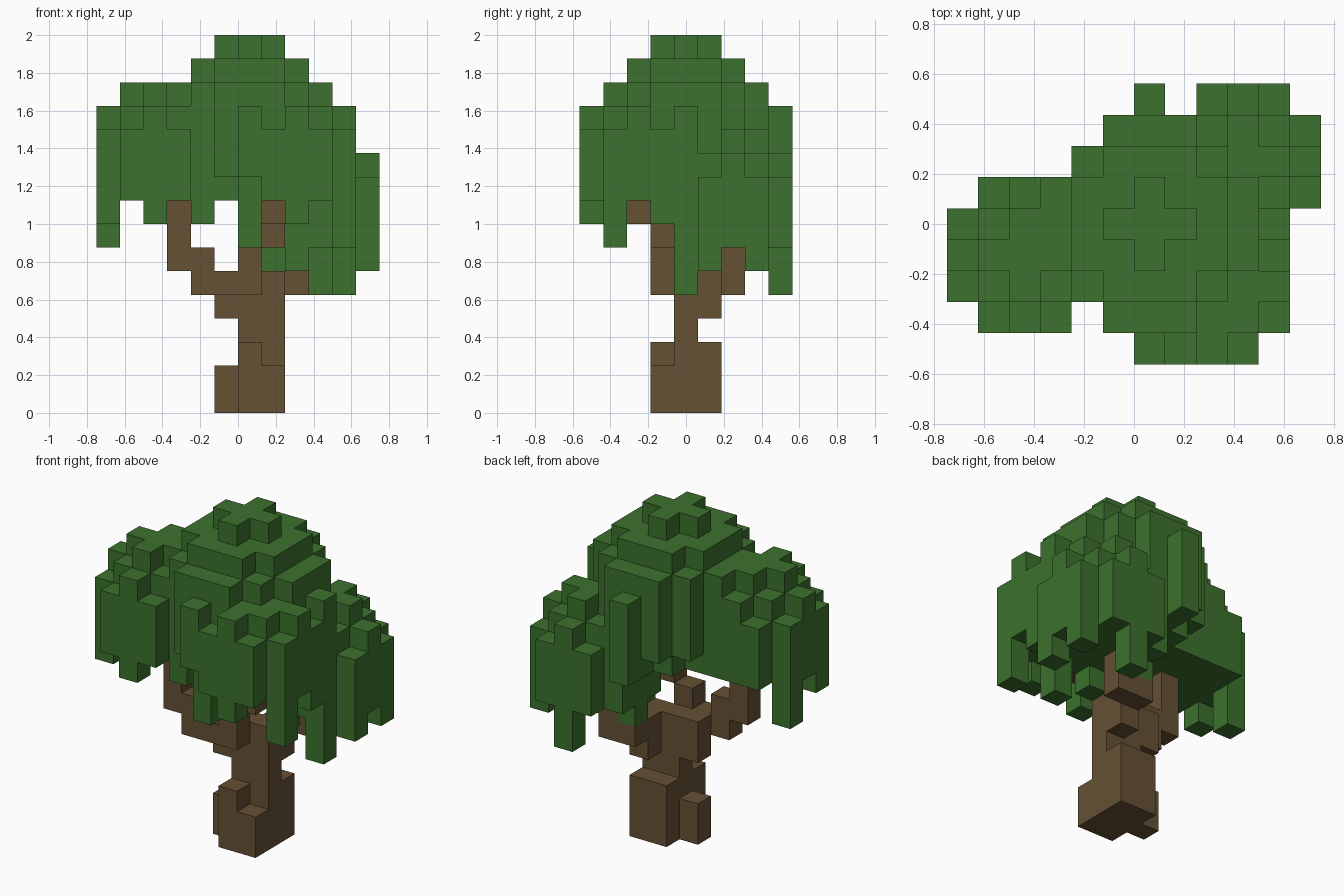
import bpy
import bmesh
from mathutils import Vector

if "Cube" in bpy.data.objects:
    bpy.data.objects.remove(bpy.data.objects["Cube"], do_unlink=True)

CELL = 0.125
ORIGIN = Vector((-0.75, -0.5625, 0.0))
DIRECTIONS = [Vector(d) for d in ((1, 0, 0), (-1, 0, 0), (0, 1, 0),
                                  (0, -1, 0), (0, 0, 1), (0, 0, -1))]


def make_material(name, colour):
    material = bpy.data.materials.new(name)
    material.use_nodes = True
    material.diffuse_color = colour
    shader = material.node_tree.nodes["Principled BSDF"]
    shader.inputs["Base Color"].default_value = colour
    shader.inputs["Roughness"].default_value = 0.9
    return material


def add_column(cells, column, bottom, top):
    """Stack cubes on one grid column, from the bottom level up to the top level."""
    for level in range(bottom, top):
        cells.add((column[0], column[1], level))


def add_clump(cells, centre, bottom, steps):
    """Stepped round clump: each step is (largest squared radius, top level)."""
    reach = range(-4, 5)
    for dx in reach:
        for dy in reach:
            for limit, top in steps:
                if dx * dx + dy * dy <= limit:
                    add_column(cells, (centre[0] + dx, centre[1] + dy), bottom, top)


def build_blocks(name, cells, material):
    """Skin the outside of a set of grid cubes and merge the flat areas."""
    bm = bmesh.new()
    for cell in sorted(cells):
        middle = Vector(cell) + Vector((0.5, 0.5, 0.5))
        for normal in DIRECTIONS:
            neighbour = tuple(int(a + b) for a, b in zip(cell, normal))
            if neighbour in cells:
                continue
            side = Vector((normal.y, normal.z, normal.x))
            up = normal.cross(side)
            corners = [middle + (normal + side * a + up * b) / 2
                       for a, b in ((-1, -1), (1, -1), (1, 1), (-1, 1))]
            bm.faces.new([bm.verts.new(ORIGIN + c * CELL) for c in corners])
    bmesh.ops.remove_doubles(bm, verts=bm.verts, dist=CELL / 100)
    bmesh.ops.dissolve_limit(bm, angle_limit=0.01, verts=bm.verts, edges=bm.edges)
    mesh = bpy.data.meshes.new(name)
    bm.to_mesh(mesh)
    bm.free()
    mesh.materials.append(material)
    obj = bpy.data.objects.new(name, mesh)
    bpy.context.collection.objects.link(obj)
    return obj


bark = make_material("bark brown", (0.130, 0.082, 0.034, 1))
leaf = make_material("leaf green", (0.045, 0.165, 0.027, 1))

# Trunk: two-cube stem with a stepped foot
trunk = set()
for column, top in (((6, 4), 6), ((7, 4), 6), ((6, 5), 3), ((7, 5), 3),
                    ((6, 3), 3), ((7, 3), 2), ((5, 4), 2)):
    add_column(trunk, column, 0, top)

# Left branch
add_column(trunk, (5, 4), 4, 6)
add_column(trunk, (4, 3), 5, 7)
add_column(trunk, (5, 3), 5, 6)
add_column(trunk, (3, 3), 6, 9)

# Back branch
add_column(trunk, (7, 5), 4, 6)
add_column(trunk, (8, 6), 5, 7)
add_column(trunk, (7, 6), 5, 6)

# Front branch
add_column(trunk, (6, 3), 5, 7)
add_column(trunk, (7, 3), 7, 8)
add_column(trunk, (7, 2), 8, 9)
build_blocks("trunk_and_branches", trunk, bark)

# Crown: main dome with a shallow rim
leaves = set()
add_clump(leaves, (6, 4), 10, [(1, 16), (5, 15), (10, 14)])
add_clump(leaves, (6, 4), 9, [(5, 10)])
for column in ((2, 4), (10, 4), (6, 0), (6, 8)):
    add_column(leaves, column, 10, 13)

# Side clumps: left, front and back
add_clump(leaves, (2, 3), 9, [(1, 14), (4, 13), (5, 12)])
add_clump(leaves, (8, 2), 9, [(4, 13), (5, 12)])
add_clump(leaves, (9, 6), 7, [(1, 12), (4, 11), (5, 10)])

# Hanging leaves under the rim: column and lowest level
for column, bottom in (((0, 2), 8), ((0, 4), 7), ((2, 1), 8), ((4, 2), 8),
                       ((6, 1), 7), ((8, 0), 8), ((10, 1), 7), ((10, 3), 8),
                       ((10, 4), 5), ((11, 5), 6), ((11, 7), 6), ((9, 8), 5),
                       ((7, 6), 6), ((8, 4), 6), ((6, 8), 9), ((6, 7), 9)):
    add_column(leaves, column, bottom, 10)
build_blocks("leaf_crown", leaves, leaf)
